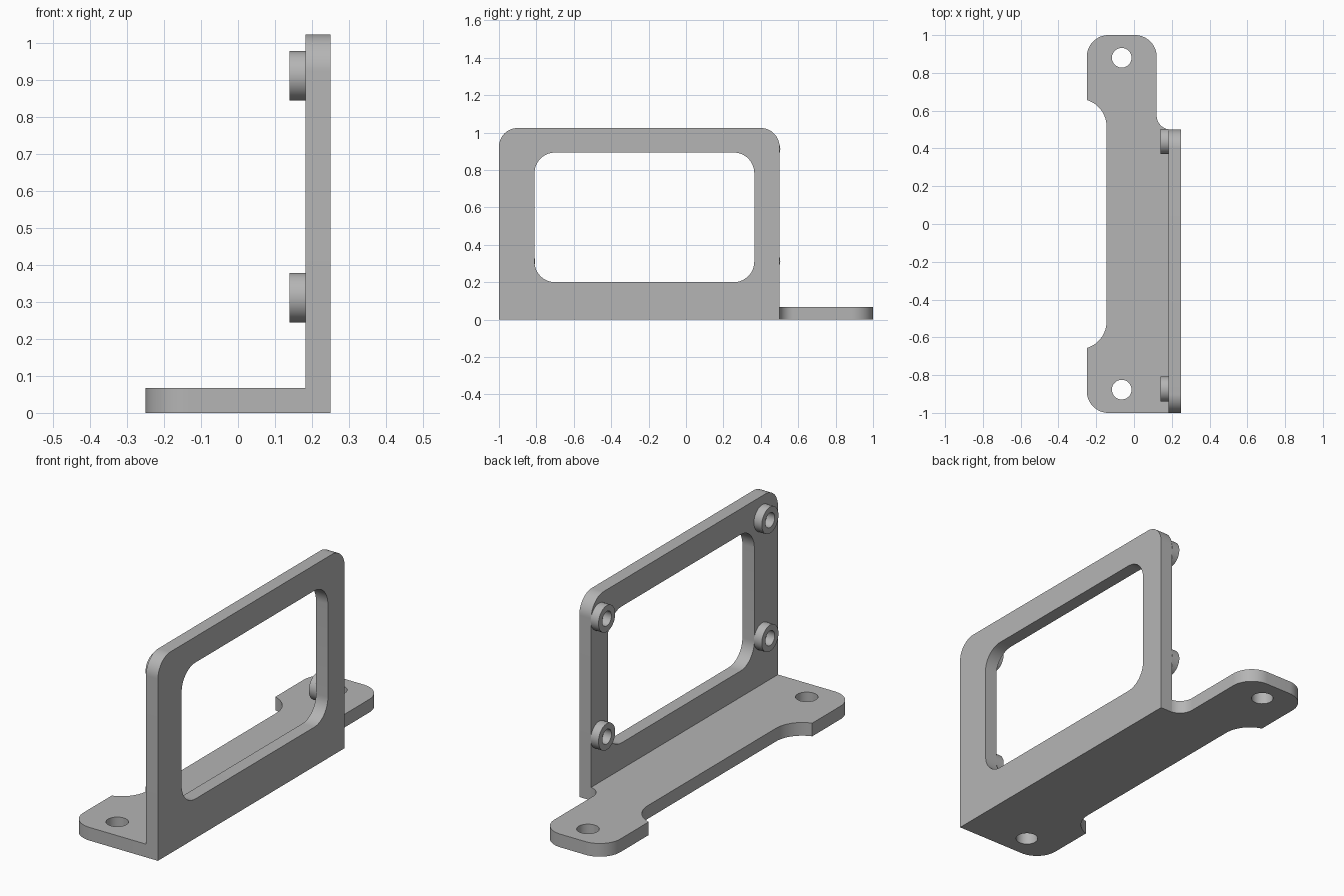
import bpy
from math import radians, cos, sin, acos, degrees

cube = bpy.data.objects.get("Cube")
if cube:
    bpy.data.objects.remove(cube, do_unlink=True)

GREY = (0.46, 0.46, 0.46, 1)
grey = bpy.data.materials.new("plain grey")
grey.use_nodes = True
grey.diffuse_color = GREY
grey.node_tree.nodes["Principled BSDF"].inputs["Base Color"].default_value = GREY


def arc(cx, cy, r, start, end, steps=16):
    """Points along an arc, angles in degrees."""
    angles = [radians(start + (end - start) * i / steps) for i in range(steps + 1)]
    return [(cx + r * cos(a), cy + r * sin(a)) for a in angles]


def circle(cx, cy, r):
    return arc(cx, cy, r, 0, 360, 48)[:-1]


def rounded_rect(x0, y0, x1, y1, r):
    return (arc(x1 - r, y1 - r, r, 0, 90) + arc(x0 + r, y1 - r, r, 90, 180)
            + arc(x0 + r, y0 + r, r, 180, 270) + arc(x1 - r, y0 + r, r, 270, 360))


def plate(name, loops, thickness, location, upright=False):
    """Solid sheet from an outline and its holes, lying flat or facing x."""
    curve = bpy.data.curves.new(name, "CURVE")
    curve.dimensions = "2D"
    curve.fill_mode = "BOTH"
    curve.extrude = thickness / 2
    for loop in loops:
        spline = curve.splines.new("POLY")
        spline.points.add(len(loop) - 1)
        for point, (x, y) in zip(spline.points, loop):
            point.co = (x, y, 0, 1)
        spline.use_cyclic_u = True
    curve.materials.append(grey)
    obj = bpy.data.objects.new(name, curve)
    bpy.context.collection.objects.link(obj)
    obj.location = location
    if upright:
        obj.rotation_euler = (radians(90), 0, radians(90))
    bpy.ops.object.select_all(action="DESELECT")
    obj.select_set(True)
    bpy.context.view_layer.objects.active = obj
    bpy.ops.object.convert(target="MESH")
    obj = bpy.context.object
    obj.name = name
    bpy.ops.object.mode_set(mode="EDIT")
    bpy.ops.mesh.select_all(action="SELECT")
    bpy.ops.mesh.remove_doubles(threshold=0.0001)
    bpy.ops.mesh.normals_make_consistent(inside=False)
    bpy.ops.object.mode_set(mode="OBJECT")
    bpy.ops.object.shade_smooth_by_angle(angle=radians(30))
    return obj


THICK = 0.067
INNER = 0.25 - THICK      # inner face of the upright panel
CORNER = 0.115

# Foot plate with two mounting ears and a scooped long side
notch_r = 0.148
notch_x = -0.145 - notch_r
notch_end = degrees(acos((-0.25 - notch_x) / notch_r))
fillet_r = 0.075
fillet_end = 180 + degrees(acos((0.12 + fillet_r - INNER) / fillet_r))
foot = [(INNER, -1)]
foot += arc(0.12 + fillet_r, 0.5 + fillet_r, fillet_r, fillet_end, 180)
foot += arc(0.12 - CORNER, 1 - CORNER, CORNER, 0, 90)
foot += arc(-0.25 + CORNER, 1 - CORNER, CORNER, 90, 180)
foot += arc(notch_x, 0.515, notch_r, notch_end, 0)
foot += arc(notch_x, -0.515, notch_r, 0, -notch_end)
foot += arc(-0.25 + CORNER, -1 + CORNER, CORNER, 180, 270)
holes = [circle(-0.065, y, 0.052) for y in (-0.877, 0.88)]
plate("foot_plate", [foot] + holes, THICK, (0, 0, THICK / 2))

# Upright panel with rounded top corners and a window
top, r = 1.024, 0.1
panel = [(-1, 0), (0.5, 0)] + arc(0.5 - r, top - r, r, 0, 90) + arc(-1 + r, top - r, r, 90, 180)
window = rounded_rect(-0.81, 0.2, 0.365, 0.893, 0.11)
plate("upright_panel", [panel, window], THICK, (0.25 - THICK / 2, 0, 0), upright=True)

# Four hollow standoffs on the inner face
HEIGHT = 0.044
for side, y in (("front", -0.874), ("back", 0.437)):
    for level, z in (("lower", 0.312), ("upper", 0.912)):
        plate(f"{side}_{level}_standoff", [circle(0, 0, 0.067), circle(0, 0, 0.037)],
              HEIGHT, (INNER - HEIGHT / 2, y, z), upright=True)
